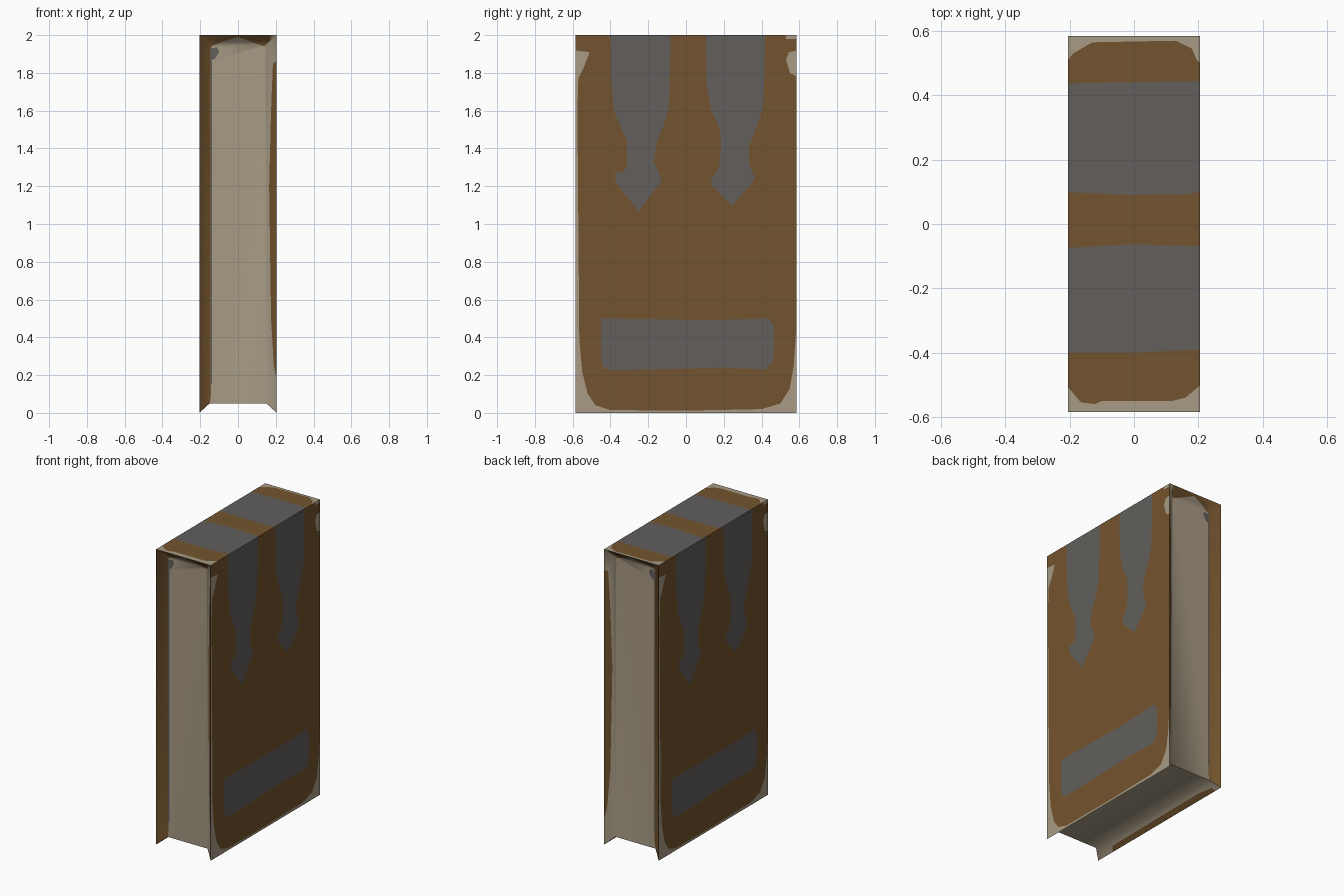
import bpy, math
from mathutils import Vector
from mathutils.geometry import delaunay_2d_cdt

if "Cube" in bpy.data.objects:
    bpy.data.objects.remove(bpy.data.objects["Cube"])

W, D, H = 0.205, 0.585, 2.0          # half width, half depth, height
PX, PY, PZ = 0.15, 0.54, 0.05        # page block half width, half depth, recess


def make_material(name, rgb):
    mat = bpy.data.materials.new(name)
    lin = [((c / 255 + 0.055) / 1.055) ** 2.4 for c in rgb]
    mat.diffuse_color = (*lin, 1)
    mat.use_nodes = True
    mat.node_tree.nodes["Principled BSDF"].inputs["Base Color"].default_value = mat.diffuse_color
    return mat


TAN, BROWN, GREY = 0, 1, 2
MATERIALS = [make_material("worn_paper_tan", (168, 155, 133)),
             make_material("leather_brown", (116, 84, 46)),
             make_material("metal_grey", (98, 95, 92))]


def inside(p, poly):
    hit = False
    for i, (x1, y1) in enumerate(poly):
        x0, y0 = poly[i - 1]
        if (y0 > p[1]) != (y1 > p[1]) and p[0] < (x1 - x0) * (p[1] - y0) / (y1 - y0) + x0:
            hit = not hit
    return hit


def panel(name, outline, regions, lift, outward, creases=()):
    """Flat outline cut along coloured regions and creases, then lifted to 3D."""
    pts, edges = [], []
    for loop in [outline] + [poly for poly, _ in regions]:
        base, n = len(pts), len(loop)
        pts += [Vector(p) for p in loop]
        edges += [(base + i, base + (i + 1) % n) for i in range(n)]
    for a, b in creases:
        edges.append((len(pts), len(pts) + 1))
        pts += [Vector(a), Vector(b)]
    flat, _, tris = delaunay_2d_cdt(pts, edges, [], 0, 1e-5)[:3]
    verts = [Vector(lift(p.x, p.y)) for p in flat]
    faces, mats = [], []
    for t in tris:
        t = list(t)
        c = sum((flat[i] for i in t), Vector((0, 0))) / len(t)
        if not inside(c, outline):
            continue
        a, b, d = (verts[i] for i in t[:3])
        if (b - a).cross(d - a).dot(Vector(outward)) < 0:
            t.reverse()
        colour = TAN
        for poly, m in regions:
            if inside(c, poly):
                colour = m
        faces.append(t)
        mats.append(colour)
    mesh = bpy.data.meshes.new(name)
    mesh.from_pydata(verts, [], faces)
    for m in MATERIALS:
        mesh.materials.append(m)
    for f, m in zip(mesh.polygons, mats):
        f.material_index = m
    obj = bpy.data.objects.new(name, mesh)
    bpy.context.collection.objects.link(obj)
    bpy.context.view_layer.objects.active = obj
    obj.select_set(True)
    bpy.ops.object.shade_smooth_by_angle(angle=math.radians(60))
    obj.select_set(False)
    return obj


def rect(u0, u1, v0, v1):
    return [(u0, v0), (u1, v0), (u1, v1), (u0, v1)]


# Covers: brown leather with worn corners, two pointed straps and a plate
leather = [(-.6, 2.02), (-.6, 1.92), (-.51, 1.91), (-.545, 1.82), (-.57, 1.77),
           (-.575, 1.6), (-.565, .4), (-.55, .22), (-.52, .1), (-.48, .04),
           (-.4, .015), (0, .012), (.4, .02), (.5, .05), (.55, .13), (.57, .25),
           (.58, .4), (.59, .5), (.59, 1.78), (.55, 1.8), (.53, 1.87), (.545, 1.91),
           (.6, 1.92), (.6, 1.98), (.53, 1.98), (.53, 2.02)]
strap_a = [(-.40, 2.02), (-.395, 1.75), (-.38, 1.6), (-.35, 1.52), (-.312, 1.44),
           (-.312, 1.31), (-.33, 1.28), (-.375, 1.27), (-.37, 1.22), (-.25, 1.065),
           (-.127, 1.235), (-.17, 1.33), (-.153, 1.44), (-.115, 1.53), (-.09, 1.63),
           (-.08, 2.02)]
strap_b = [(.105, 2.02), (.11, 1.72), (.135, 1.6), (.18, 1.5), (.185, 1.4), (.175, 1.3),
           (.13, 1.23), (.14, 1.2), (.245, 1.095), (.365, 1.24), (.335, 1.32),
           (.33, 1.4), (.375, 1.52), (.41, 1.63), (.42, 2.02)]
plate = [(-.45, .28), (-.435, .24), (-.4, .225), (.2, .24), (.42, .23), (.455, .26),
         (.465, .3), (.465, .46), (.44, .5), (.1, .49), (-.1, .495), (-.45, .5)]
cover_paint = [(leather, BROWN), (strap_a, GREY), (strap_b, GREY), (plate, GREY)]
for side, name in ((1, "right_cover"), (-1, "left_cover")):
    panel(name, rect(-D, D, 0, H), cover_paint,
          lambda u, v, s=side: (s * W, s * u, v), (side, 0, 0))

# Spine across the top with the straps wrapping over it
spine_leather = [(-.22, .49), (-.19, .53), (-.13, .565), (.13, .57), (.18, .545),
                 (.195, .51), (.22, .49), (.22, -.49), (.16, -.54), (.12, -.55),
                 (-.1, -.55), (-.12, -.56), (-.165, -.555), (-.22, -.49)]
spine_straps = [[(-.22, -.40), (0, -.4), (.22, -.39), (.22, -.07), (0, -.063), (-.22, -.075)],
                [(-.22, .1), (0, .09), (.17, .093), (.22, .105), (.22, .445), (-.22, .437)]]
panel("spine", rect(-W, W, -D, D),
      [(spine_leather, BROWN)] + [(s, GREY) for s in spine_straps],
      lambda u, v: (u, v, H), (0, 0, 1))

# Front and back page edges, recessed with sloping cover rims
end_outline = [(-W, 0), (-PX, PZ), (PX, PZ), (W, 0), (W, H), (-W, H)]
ZT = H - PZ
end_creases = [((-PX, PZ), (-PX, ZT)), ((PX, PZ), (PX, ZT)), ((-PX, ZT), (PX, ZT)),
               ((-PX, ZT), (-W, H)), ((PX, ZT), (W, H))]
rim_left = [(-.22, -.02), (-.15, .04), (-.143, .1), (-.141, 1.94), (-.085, 1.965),
            (0, 1.99), (.07, 1.965), (.14, 1.94), (.17, 1.97), (.175, 2.02), (-.22, 2.02)]
rim_right = [(.22, .1), (.19, .25), (.175, .5), (.165, 1.2), (.175, 1.6), (.185, 1.85),
             (.22, 1.87)]
end_paint = [(rim_left, BROWN), (rim_right, BROWN),
             (rect(-.146, -.137, .15, 1.87), GREY),
             ([(-.146, 1.87), (-.125, 1.87), (-.1, 1.91), (-.11, 1.935), (-.146, 1.93)], GREY)]
for side, name in ((-1, "front_pages"), (1, "back_pages")):
    panel(name, end_outline, end_paint,
          lambda u, v, s=side: (u, s * (D - (D - PY) * max(0, min(
              1, (W - abs(u)) / (W - PX), (H - v) / PZ))), v),
          (0, side, 0), end_creases)

# Bottom page edges, recessed between the two covers
bottom_outline = [(-W, -D), (-PX, -PY), (PX, -PY), (W, -D),
                  (W, D), (PX, PY), (-PX, PY), (-W, D)]
bottom_paint = [([(s * .22, -.46), (s * .18, -.42), (s * .175, .4), (s * .185, .52),
                  (s * .22, .54)], BROWN) for s in (-1, 1)]
panel("bottom_pages", bottom_outline, bottom_paint,
      lambda u, v: (u, v, PZ * max(0, min(1, (W - abs(u)) / (W - PX)))), (0, 0, -1),
      [((s * PX, -PY), (s * PX, PY)) for s in (-1, 1)])
